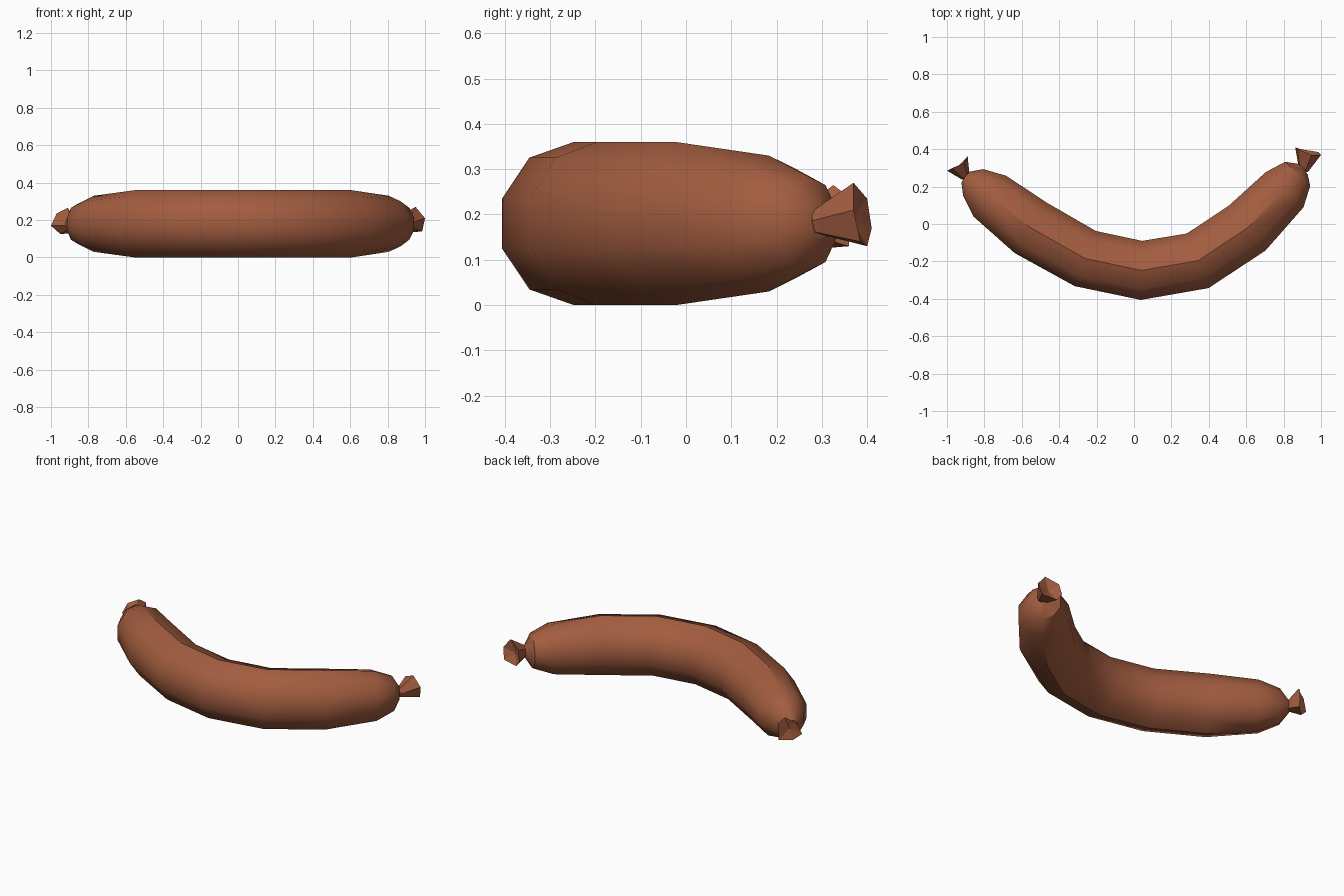
import bpy, bmesh, math
from mathutils import Vector

cube = bpy.data.objects.get("Cube")
if cube:
    bpy.data.objects.remove(cube, do_unlink=True)

mat = bpy.data.materials.new("sausage brown")
mat.use_nodes = True
color = (0.36, 0.108, 0.05, 1)
mat.diffuse_color = color
bsdf = next(n for n in mat.node_tree.nodes if n.type == "BSDF_PRINCIPLED")
bsdf.inputs["Base Color"].default_value = color
bsdf.inputs["Roughness"].default_value = 0.7

MID_Z = 0.18
SIDES = 10


def finish(bm, name, angle=None):
    bmesh.ops.recalc_face_normals(bm, faces=bm.faces)
    mesh = bpy.data.meshes.new(name)
    bm.to_mesh(mesh)
    bm.free()
    mesh.materials.append(mat)
    ob = bpy.data.objects.new(name, mesh)
    bpy.context.collection.objects.link(ob)
    if angle:
        bpy.ops.object.select_all(action="DESELECT")
        ob.select_set(True)
        bpy.context.view_layer.objects.active = ob
        bpy.ops.object.shade_smooth_by_angle(angle=math.radians(angle))


def bridge(bm, a, b):
    n = len(a)
    for i in range(n):
        j = (i + 1) % n
        bm.faces.new((a[i], a[j], b[j], b[i]))


# Curved casing: x, y, radius across, radius up
spine = [
    (-0.905, 0.25, 0.035, 0.035), (-0.86, 0.222, 0.094, 0.105),
    (-0.77, 0.148, 0.147, 0.15), (-0.55, -0.022, 0.168, 0.18),
    (-0.26, -0.185, 0.166, 0.18), (0.04, -0.248, 0.166, 0.18),
    (0.34, -0.197, 0.165, 0.18), (0.605, -0.022, 0.163, 0.18),
    (0.805, 0.183, 0.145, 0.15), (0.875, 0.268, 0.098, 0.105),
    (0.91, 0.292, 0.035, 0.035),
]
bm = bmesh.new()
rings = []
for k, (x, y, across, up) in enumerate(spine):
    before, after = spine[max(k - 1, 0)], spine[min(k + 1, len(spine) - 1)]
    along = Vector((after[0] - before[0], after[1] - before[1], 0)).normalized()
    side = Vector((-along.y, along.x, 0))
    ring = []
    for i in range(SIDES):
        a = math.pi / 2 + math.tau * i / SIDES
        p = Vector((x, y, MID_Z)) + side * across * math.cos(a)
        p.z += up * math.sin(a)
        ring.append(bm.verts.new(p))
    rings.append(ring)
for a, b in zip(rings, rings[1:]):
    bridge(bm, a, b)
bm.faces.new(rings[0])
bm.faces.new(rings[-1])
finish(bm, "sausage_casing", 37)


# Pinched casing ends: narrow neck, jagged flared rim and a sunken middle
def knot(name, neck, rim):
    bm = bmesh.new()
    rim = [Vector(p) for p in rim]
    neck = Vector(neck)
    middle = sum(rim, Vector()) / len(rim)
    inner = [bm.verts.new(neck + (p - middle) * 0.35) for p in rim]
    outer = [bm.verts.new(p) for p in rim]
    bridge(bm, inner, outer)
    bm.faces.new(inner)
    hub = bm.verts.new(middle.lerp(neck, 0.25))
    for i in range(len(outer)):
        bm.faces.new((outer[i], outer[(i + 1) % len(outer)], hub))
    finish(bm, name)


knot("right_end_knot", (-0.895, 0.25, MID_Z), [
    (-1, 0.285, 0.17), (-0.97, 0.30, 0.235), (-0.91, 0.325, 0.265),
    (-0.89, 0.365, 0.235), (-0.89, 0.36, 0.13), (-0.95, 0.30, 0.125)])
knot("left_end_knot", (0.905, 0.285, MID_Z), [
    (1, 0.37, 0.21), (0.95, 0.37, 0.27), (0.875, 0.40, 0.235),
    (0.862, 0.41, 0.17), (0.89, 0.40, 0.13), (0.985, 0.385, 0.14)])
